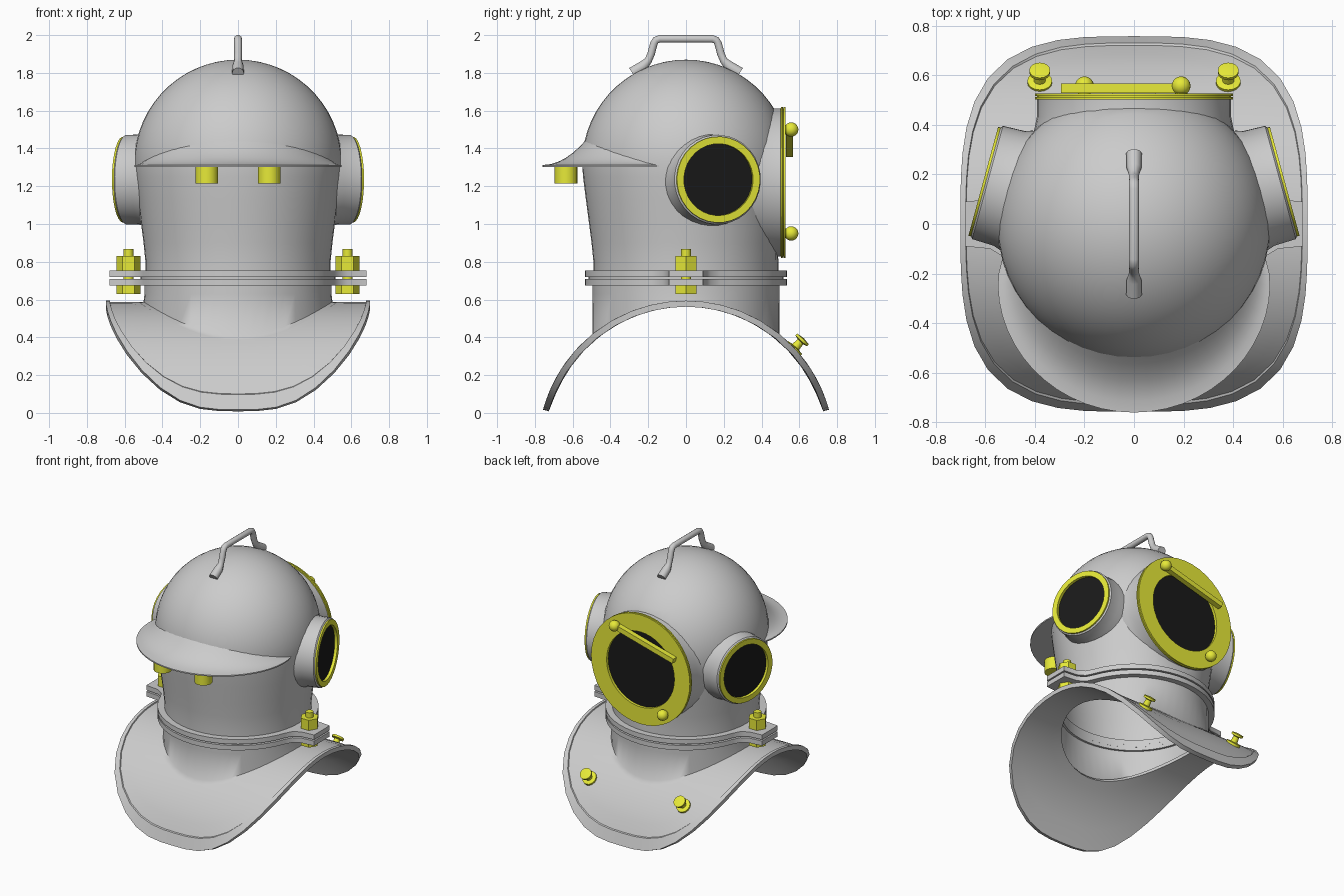
import bpy, bmesh, math
from mathutils import Vector

if "Cube" in bpy.data.objects:
    bpy.data.objects.remove(bpy.data.objects["Cube"])

def material(name, col):
    m = bpy.data.materials.new(name)
    m.diffuse_color = col
    m.use_nodes = True
    m.node_tree.nodes["Principled BSDF"].inputs["Base Color"].default_value = m.diffuse_color
    return m

YELLOW = material("brass_yellow", (0.8, 0.82, 0.04, 1))
BLACK = material("dark_glass", (0.01, 0.01, 0.01, 1))

def loft(name, rows, mat=None, ring=True, wrap=False, angle=35):
    """Skin rows of points; ring closes each row, wrap joins last row to first."""
    bm = bmesh.new()
    vs = [[bm.verts.new(p) for p in row] for row in rows]
    n, m = len(rows), len(rows[0])
    for i in range(n if wrap else n - 1):
        for j in range(m if ring else m - 1):
            a, b = vs[i], vs[(i + 1) % n]
            k = (j + 1) % m
            bm.faces.new((a[j], a[k], b[k], b[j]))
    bmesh.ops.remove_doubles(bm, verts=bm.verts, dist=1e-5)
    bmesh.ops.recalc_face_normals(bm, faces=bm.faces)
    me = bpy.data.meshes.new(name)
    bm.to_mesh(me)
    bm.free()
    me.shade_smooth()
    me.set_sharp_from_angle(angle=math.radians(angle))
    if mat:
        me.materials.append(mat)
    ob = bpy.data.objects.new(name, me)
    bpy.context.collection.objects.link(ob)
    return ob

def lathe(name, profile, origin=(0, 0, 0), axis=(0, 0, 1), seg=32, mat=None, wrap=False, angle=35):
    """Revolve (radius, height) points about an axis."""
    q = Vector((0, 0, 1)).rotation_difference(Vector(axis).normalized())
    rows = [[Vector(origin) + q @ Vector((r * math.cos(2 * math.pi * j / seg),
                                          r * math.sin(2 * math.pi * j / seg), h))
             for j in range(seg)] for r, h in profile]
    return loft(name, rows, mat, wrap=wrap, angle=angle)

def rod(name, r, h0, h1, **kw):
    return lathe(name, [(0, h0), (r, h0), (r, h1), (0, h1)], **kw)

# Helmet shell: waisted body under a hemisphere
prof = [(0.49, 0.7), (0.49, 0.8), (0.5, 0.9), (0.513, 1.0), (0.53, 1.13), (0.545, 1.25)]
prof += [(0.55 * math.cos(math.radians(a)), 1.32 + 0.55 * math.sin(math.radians(a)))
         for a in range(0, 91, 6)]
shell = lathe("helmet_shell", prof, seg=48)
for v in shell.data.vertices:      # flattened behind the main window
    if v.co.z > 0.85:
        v.co.y = min(v.co.y, 0.48)

# Arched collar plate with raised rim, and neck that meets it
ARC = 0.785
def arch(x, y, drop=0.0):
    t = math.asin(max(-1, min(1, y / ARC)))
    return (x, (ARC - drop) * math.sin(t), (ARC - drop) * math.cos(t) - 0.195 + 0.004)

N = 48
ANG = [2 * math.pi * j / N for j in range(N)]
def collar_row(f, drop):
    row = []
    for a in ANG:
        c, s = math.cos(a), math.sin(a)
        edge = (abs(c / 0.7) ** 3.3 + abs(s / 0.757) ** 3.3) ** (-1 / 3.3)
        r = 0.49 + (edge - 0.49) * f
        row.append(arch(r * c, r * s, drop))
    return row

rows = [collar_row(f, 0.008) for f in (0, 0.2, 0.4, 0.6, 0.75, 0.89)]
rows += [collar_row(f, 0) for f in (0.9, 1)]
rows += [collar_row(f, 0.032) for f in (1, 0.8, 0.6, 0.4, 0.2, 0)]
loft("collar_plate", rows, wrap=True)
loft("neck", [[arch(r * math.cos(a), r * math.sin(a), 0.006) for a in ANG] for r in (0.53, 0.5)]
     + [[(0.495 * math.cos(a), 0.495 * math.sin(a), z) for a in ANG] for z in (0.63, 0.7)], angle=60)

# Pair of clamping flanges with side ears
quarter = [(0.68, 0), (0.68, 0.09), (0.58, 0.1), (0.53, 0.13)]
quarter += [(0.535 * math.cos(math.radians(a)), 0.535 * math.sin(math.radians(a)))
            for a in range(20, 91, 7)]
half = quarter + [(-x, y) for x, y in reversed(quarter[:-1])]
outline = half + [(x, -y) for x, y in reversed(half[1:-1])]
inner = [(0.48 * x / math.hypot(x, y), 0.48 * y / math.hypot(x, y)) for x, y in outline]
for name, z0, z1 in (("lower_flange", 0.675, 0.71), ("upper_flange", 0.72, 0.755)):
    loft(name, [[(x, y, z) for x, y in o] for o, z in
                ((outline, z0), (outline, z1), (inner, z1), (inner, z0))], wrap=True)
lathe("flange_gasket", [(0.48, 0.7), (0.515, 0.7), (0.515, 0.73), (0.48, 0.73)], seg=N, wrap=True)

# Mirrored parts: ear bolts, side windows, collar studs, brim lamps
for side, s in (("left", -1), ("right", 1)):
    o = (s * 0.58, 0, 0)
    rod(side + "_bolt", 0.026, 0.64, 0.868, origin=o, seg=12, mat=YELLOW)
    rod(side + "_bolt_head", 0.063, 0.63, 0.675, origin=o, seg=6, mat=YELLOW)
    rod(side + "_nut", 0.063, 0.755, 0.83, origin=o, seg=6, mat=YELLOW)

    o, ax = (s * 0.6, 0.17, 1.235), (s * 0.965, 0.263, 0)
    lathe(side + "_window_housing", [(0.262, -0.3), (0.25, -0.13), (0.24, -0.1), (0.237, -0.01),
                                     (0.225, 0), (0.19, 0)], o, ax)
    lathe(side + "_window_ring", [(0.228, -0.02), (0.228, 0.008), (0.19, 0.008), (0.19, -0.02)],
          o, ax, mat=YELLOW, wrap=True)
    lathe(side + "_window_glass", [(0.195, -0.012), (0, -0.012)], o, ax, mat=BLACK)

    lathe(side + "_collar_stud", [(0, -0.02), (0.05, -0.02), (0.05, 0.008), (0.024, 0.012), (0.02, 0.05),
                                  (0.042, 0.056), (0.042, 0.07), (0, 0.076)],
          (s * 0.38, 0.572, 0.34), (0, 0.68, 0.73), 16, YELLOW)
    rod(side + "_brim_lamp", 0.06, 1.215, 1.312, origin=(s * 0.165, -0.635, 0), seg=20, mat=YELLOW)

# Main round window
c, ax = (0, 0, 1.22), (0, 1, 0)
lathe("main_window_housing", [(0.42, 0.3), (0.4, 0.39), (0.392, 0.43), (0.392, 0.505), (0.28, 0.505)],
      c, ax, 40)
lathe("main_window_ring", [(0.4, 0.502), (0.4, 0.512), (0.392, 0.513), (0.392, 0.516), (0.4, 0.517),
                           (0.4, 0.527), (0.275, 0.527), (0.275, 0.495)], c, ax, 40, YELLOW, True)
lathe("main_window_glass", [(0.285, 0.508), (0, 0.508)], c, ax, 40, BLACK)

# Window latch bar and its two ball knobs
ball = [(0.038 * math.sin(math.pi * i / 10), -0.038 * math.cos(math.pi * i / 10)) for i in range(11)]
for name, x, z in (("upper_knob", 0.19, 1.5), ("lower_knob", -0.2, 0.95)):
    lathe(name, ball, (x, 0.557, z), ax, 20, YELLOW)
    rod(name + "_stem", 0.025, 0.515, 0.55, origin=(x, 0, z), axis=ax, seg=16, mat=YELLOW)
a, b = Vector((0.19, 0.548, 1.5)), Vector((-0.29, 0.548, 1.372))
up = Vector((-(b - a).z, 0, (b - a).x)).normalized() * 0.018
dy = Vector((0, 0.019, 0))
bar = [[p, p + up + dy, p + up - dy, p - up - dy, p - up + dy, p + up + dy] for p in (a, b)]
loft("latch_bar", [[e[0]] * 5 for e in bar[:1]] + [e[1:] for e in bar] + [[bar[1][0]] * 5],
     YELLOW, ring=False)

# Cap-like brim wrapped round the front
def brim_row(t, bottom=None):
    row = []
    for i in range(-15, 16):
        g = math.radians(75) * i / 15
        f = max(0.0, math.cos(1.2 * g)) ** 0.85
        r_in = 0.53
        r = r_in + (0.55 + 0.21 * f - r_in) * t
        z = bottom if bottom else 1.312 + 0.133 * f * (1 - t) ** 2
        row.append((r * math.sin(g), -r * math.cos(g), z))
    return row
loft("brim", [brim_row(t) for t in (0, 0.15, 0.3, 0.45, 0.6, 0.8, 1)]
     + [brim_row(1, 1.303), brim_row(-0.05, 1.303)], ring=False, wrap=True)

# Carrying handle on top
side_path = [(-0.285, 1.8, 1.5), (-0.225, 1.838, 1.4), (-0.2, 1.865, 1.0), (-0.185, 1.9, 1),
             (-0.17, 1.955, 1), (-0.16, 1.973, 1), (-0.14, 1.98, 1)]
path = side_path + [(-y, z, r) for y, z, r in reversed(side_path)]
cu = bpy.data.curves.new("top_handle", "CURVE")
cu.dimensions = "3D"
cu.bevel_depth = 0.021
cu.bevel_resolution = 3
cu.use_fill_caps = True
sp = cu.splines.new("POLY")
sp.points.add(len(path) - 1)
for p, (y, z, r) in zip(sp.points, path):
    p.co = (0, y, z, 1)
    p.radius = r
bpy.context.collection.objects.link(bpy.data.objects.new("top_handle", cu))
